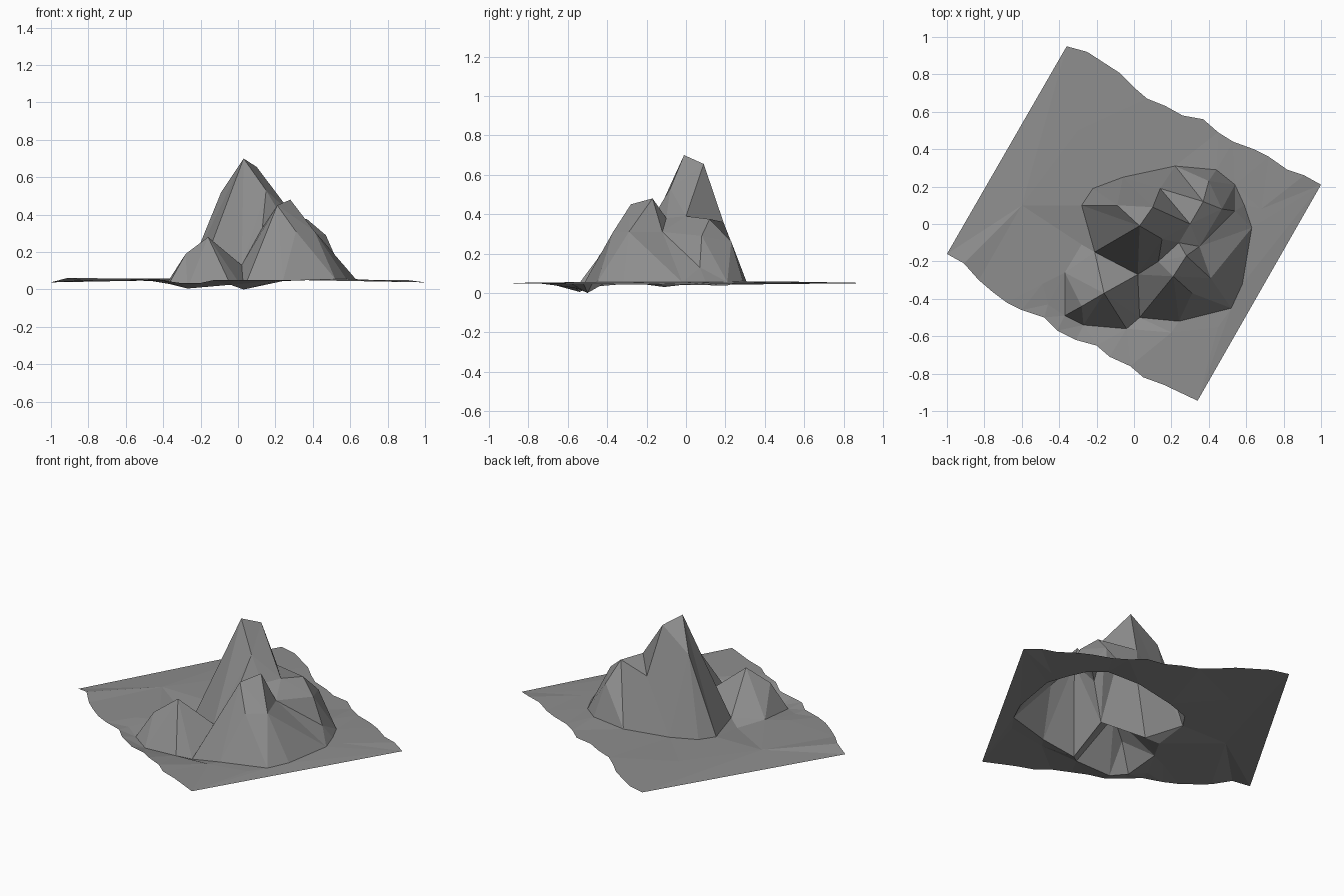
import bpy, bmesh
from mathutils import Vector
from mathutils.geometry import delaunay_2d_cdt

# Ground sheet outline: two straight sides, two weathered sides
back_edge = [(-.36, .95), (-.25, .92), (-.08, .81), (0, .73), (.07, .67), (.17, .63), (.26, .58),
             (.37, .56), (.45, .49), (.53, .44), (.64, .40), (.72, .36), (.82, .29), (.91, .26), (1, .21)]
front_edge = [(.34, -.945), (.16, -.86), (.05, -.82), (-.02, -.76), (-.13, -.71), (-.20, -.65),
              (-.31, -.62), (-.41, -.57), (-.48, -.50), (-.60, -.46), (-.68, -.42), (-.76, -.36),
              (-.83, -.30), (-.91, -.21), (-1, -.16)]


def edge_height(x, y):
    if abs(x) > .95:
        return .038
    if x < -.85:
        return .062
    return .035 if -.35 < x < -.15 and y < -.6 else .05


outline = [(x, y, edge_height(x, y)) for x, y in back_edge + front_edge]

# Flat ground outside the rock
ground = [(-.49, -.32, .055), (-.46, -.43, .045), (.20, -.58, .045), (.45, -.55, .055),
          (.68, .08, .052), (-.3, .5, .058), (-.6, .1, .058)]

# Foot of the rock, going round
foot = [(-.28, .10, .055), (-.22, .19, .055), (-.06, .25, .05), (.22, .31, .05), (.44, .29, .06),
        (.54, .21, .055), (.59, .10, .055), (.63, -.02, .055), (.58, -.32, .055), (.52, -.45, .055),
        (.24, -.52, .045), (.03, -.50, 0), (-.04, -.56, .025), (-.27, -.54, .005), (-.37, -.49, .03),
        (-.37, -.26, .05), (-.28, -.11, .03)]

# Main summit with its shoulders
summit = [(.03, -.01, .70), (.10, .09, .655), (-.09, .10, .52), (.15, -.08, .53), (.14, .19, .36),
          (-.21, -.15, .06)]
# Second peak with lower shelf and the notch behind it
second = [(.28, -.17, .48), (.21, -.28, .45), (.31, -.37, .31), (.41, -.29, .31), (.35, -.12, .31),
          (.24, -.10, .38), (.13, -.20, .33)]
# Right-hand shoulder peak
third = [(.30, 0, .39), (.37, .12, .375), (.47, .08, .29), (.40, .23, .26), (.54, .07, .13)]
# Small front-left peak and the gully beside it
small = [(-.16, -.37, .28), (-.28, -.44, .19), (.02, -.27, .13)]

points = outline + ground + foot + summit + second + third + small
n = len(outline)
first = n + len(ground)


def at(x, y):
    return min(range(len(points)), key=lambda i: (points[i][0] - x) ** 2 + (points[i][1] - y) ** 2)


# Ridge and crease lines the triangulation must follow
creases = [((.03, -.01), (-.21, -.15)), ((.03, -.01), (-.28, .10)), ((-.09, .10), (-.28, .10)),
           ((.03, -.01), (.02, -.27)), ((.15, -.08), (.02, -.27)), ((.02, -.27), (-.16, -.37)),
           ((.02, -.27), (.03, -.50)), ((.02, -.27), (-.21, -.15)), ((-.21, -.15), (-.28, -.11)),
           ((.21, -.28), (.24, -.52)), ((.31, -.37), (.24, -.52)), ((.03, -.01), (.10, .09)),
           ((.28, -.17), (.41, -.29)), ((.24, -.10), (.35, -.12))]
edges = [(i, (i + 1) % n) for i in range(n)]
edges += [(first + i, first + (i + 1) % len(foot)) for i in range(len(foot))]
edges += [(at(*a), at(*b)) for a, b in creases]

out_verts, _, out_faces, origins, _, _ = delaunay_2d_cdt(
    [Vector(p[:2]) for p in points], edges, [], 1, 1e-5)

# Lift the triangulated sheet to its heights
bm = bmesh.new()
verts = []
for v, src in zip(out_verts, origins):
    i = src[0] if src else at(v.x, v.y)
    verts.append(bm.verts.new((v.x, v.y, points[i][2])))
for f in out_faces:
    bm.faces.new([verts[i] for i in f])
bm.normal_update()
for f in bm.faces:
    if f.normal.z < 0:
        f.normal_flip()
mesh = bpy.data.meshes.new("mountain_terrain")
bm.to_mesh(mesh)
bm.free()

# Dark grey rock
rock = bpy.data.materials.new("dark_rock")
rock.diffuse_color = (.27, .27, .27, 1)
mesh.materials.append(rock)
bpy.context.collection.objects.link(bpy.data.objects.new("mountain_terrain", mesh))
